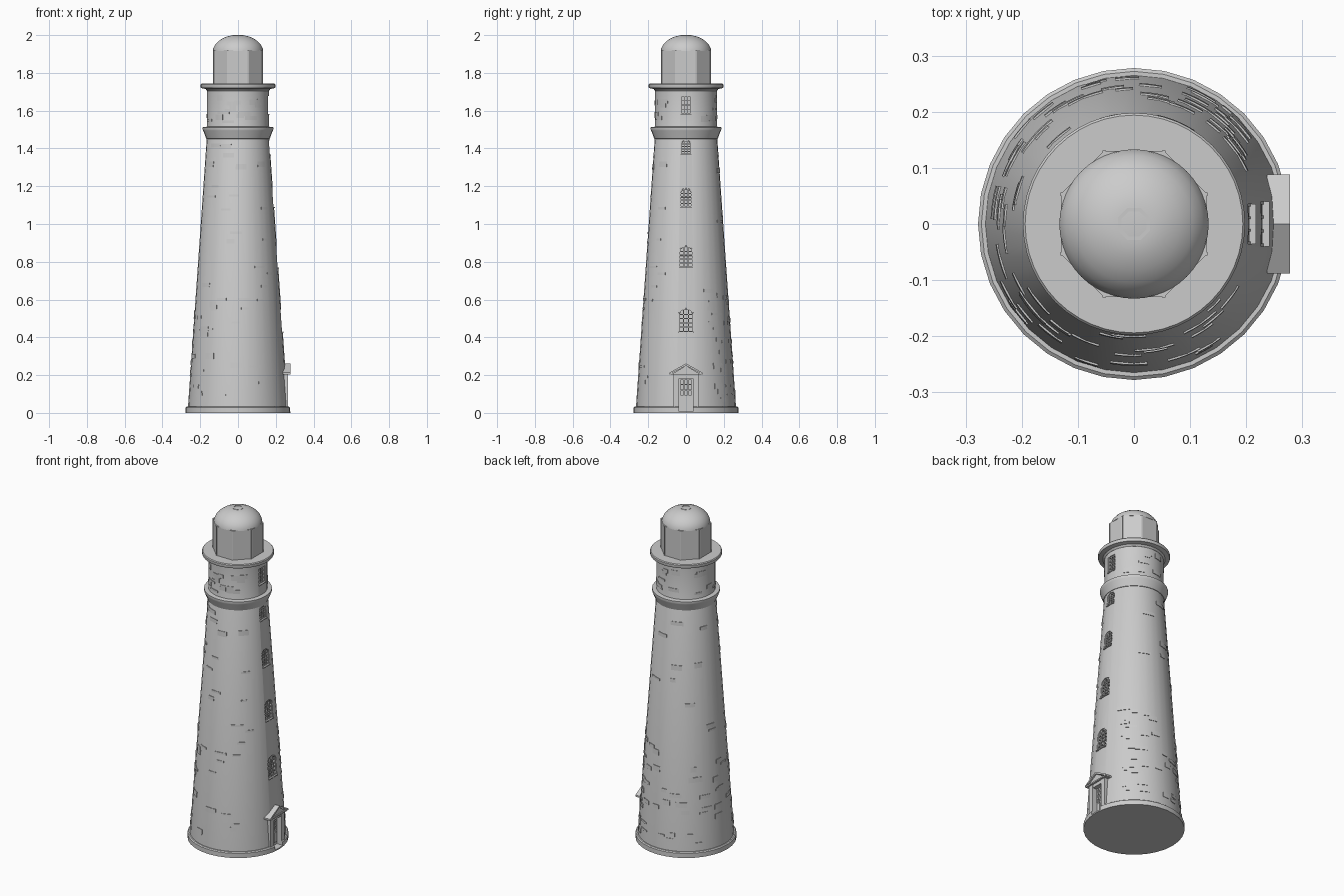
import bpy, bmesh, math, random
from mathutils import Matrix, Vector

if "Cube" in bpy.data.objects:
    bpy.data.objects.remove(bpy.data.objects["Cube"])

random.seed(7)
SLOPE = (0.265 - 0.165) / (1.46 - 0.03)


def wall_r(z):
    return 0.265 - SLOPE * (z - 0.03) if z < 1.46 else 0.163


def finish(name, bm, smooth=True):
    bmesh.ops.recalc_face_normals(bm, faces=bm.faces)
    me = bpy.data.meshes.new(name)
    bm.to_mesh(me)
    bm.free()
    ob = bpy.data.objects.new(name, me)
    bpy.context.collection.objects.link(ob)
    if smooth:
        bpy.ops.object.select_all(action='DESELECT')
        ob.select_set(True)
        bpy.context.view_layer.objects.active = ob
        bpy.ops.object.shade_smooth_by_angle(angle=math.radians(30))
    return ob


def lathe(name, profile, n=32, phase=0.0, smooth=True):
    bm = bmesh.new()
    rings = [[bm.verts.new((r * math.cos(2 * math.pi * i / n + phase),
                            r * math.sin(2 * math.pi * i / n + phase), z))
              for i in range(n)] for r, z in profile]
    for a, b in zip(rings, rings[1:]):
        for i in range(n):
            j = (i + 1) % n
            bm.faces.new((a[i], a[j], b[j], b[i]))
    bm.faces.new(rings[0][::-1])
    bm.faces.new(rings[-1])
    return finish(name, bm, smooth)


def box(bm, x, y, z, mat=Matrix()):
    """Box from three (min, max) ranges."""
    c = [(a + b) / 2 for a, b in (x, y, z)]
    s = [b - a for a, b in (x, y, z)]
    bmesh.ops.create_cube(bm, size=1, matrix=mat @ Matrix.Translation(c) @ Matrix.Diagonal((*s, 1)))


def prism(bm, outline, x0, x1, mat=Matrix()):
    """Extrude a (y, z) outline along x."""
    a, b = ([bm.verts.new(mat @ Vector((x, y, z))) for y, z in outline] for x in (x0, x1))
    bm.faces.new(a[::-1])
    bm.faces.new(b)
    for i in range(len(a)):
        j = (i + 1) % len(a)
        bm.faces.new((a[i], a[j], b[j], b[i]))


def arch(w, h, rise):
    pts = [(-w / 2, -h / 2), (w / 2, -h / 2)]
    if not rise:
        return pts + [(w / 2, h / 2), (-w / 2, h / 2)]
    for i in range(9):
        t = math.pi * i / 8
        pts.append((w / 2 * math.cos(t), h / 2 - rise + rise * math.sin(t)))
    return pts


# Masonry: footing, tapered shaft, cornice, watch room, gallery
footing = lathe("footing", [(0.278, 0), (0.278, 0.028), (0.272, 0.033)])
shaft = lathe("tower_shaft", [(0.265, 0.03), (0.165, 1.46), (0.163, 1.465), (0.163, 1.715)])
lathe("cornice", [(0.162, 1.45), (0.168, 1.452), (0.175, 1.47), (0.185, 1.495),
                  (0.187, 1.50), (0.187, 1.512), (0.16, 1.516)])
lathe("gallery", [(0.163, 1.705), (0.172, 1.715), (0.196, 1.72), (0.198, 1.724),
                  (0.198, 1.738), (0.194, 1.743)], 48)

# Lantern room and dome
lathe("lantern_room", [(0.141, 1.74), (0.141, 1.92)], 8, math.pi / 8, False)
bm = bmesh.new()
for i in range(8):
    a = math.pi / 8 + i * math.pi / 4
    box(bm, (0.134, 0.142), (-0.003, 0.003), (1.74, 1.92), Matrix.Rotation(a, 4, 'Z'))
finish("lantern_mullions", bm, False)
lathe("dome", [(0.133, 1.917), (0.131, 1.928), (0.122, 1.948), (0.105, 1.967),
               (0.083, 1.982), (0.058, 1.993), (0.034, 1.998)], 48)
lathe("dome_vent", [(0.031, 1.99), (0.031, 2.0), (0.024, 2.0), (0.024, 1.985), (0.005, 1.985)],
      8, math.pi / 8, False)

# Windows: (centre z, width, height, arch rise)
windows = [(0.492, 0.08, 0.125, 0.03), (0.828, 0.072, 0.115, 0.027), (1.14, 0.065, 0.10, 0.025),
           (1.405, 0.06, 0.075, 0.015), (1.63, 0.06, 0.095, 0)]
cut = bmesh.new()
frames = bmesh.new()
for z, w, h, rise in windows:
    tilt = -math.atan(SLOPE) if z < 1.46 else 0
    m = Matrix.Translation((wall_r(z), 0, z)) @ Matrix.Rotation(tilt, 4, 'Y')
    shape = arch(w, h, rise)
    prism(cut, shape, -0.024, 0.03, m)
    t = 0.0025
    for i in range(4):
        y = (i / 3 - 0.5) * (w - 2 * t)
        top = h / 2 - (rise * (0.9 if i in (0, 3) else 0.1))
        box(frames, (-0.014, -0.006), (y - t, y + t), (-h / 2, top), m)
    for k in range(5):
        zz = -h / 2 + t + k * (h - rise - 2 * t) / 4
        box(frames, (-0.013, -0.007), (-w / 2, w / 2), (zz - t, zz + t), m)
    # arched head of the frame
    if rise:
        outer = shape[2:]
        inner = [(y * 0.88, z2 - 0.005) for y, z2 in outer]
        prism(frames, outer + inner[::-1], -0.014, -0.006, m)
    # sill
    box(frames, (-0.02, 0.004), (-w / 2, w / 2), (-h / 2 - 0.006, -h / 2), m)
finish("window_frames", frames, False)

# Doorway opening
box(cut, (0.228, 0.32), (-0.036, 0.036), (0.008, 0.182))
cutter = finish("opening_cutter", cut, False)
cutter.hide_render = True
cutter.hide_viewport = True
cutter.display_type = 'WIRE'
for ob in (shaft, footing):
    mod = ob.modifiers.new("openings", 'BOOLEAN')
    mod.operation = 'DIFFERENCE'
    mod.solver = 'EXACT'
    mod.object = cutter

# Door leaf: solid rails below, glazing bars above
bm = bmesh.new()
box(bm, (0.226, 0.236), (-0.036, 0.036), (0.008, 0.095))
for s in (-1, 1):
    box(bm, (0.234, 0.241), sorted((s * 0.028, s * 0.006)), (0.025, 0.085))
for i in range(4):
    y = (i / 3 - 0.5) * 0.066
    box(bm, (0.23, 0.238), (y - 0.003, y + 0.003), (0.095, 0.182))
for z in (0.12, 0.15, 0.178):
    box(bm, (0.231, 0.237), (-0.036, 0.036), (z - 0.003, z + 0.003))
finish("door", bm, False)

# Door surround: jambs, lintel, pediment
bm = bmesh.new()
for s in (-1, 1):
    box(bm, (0.235, 0.266), sorted((s * 0.036, s * 0.066)), (0.028, 0.205))
box(bm, (0.235, 0.264), (-0.037, 0.037), (0.182, 0.205))
prism(bm, [(-0.075, 0.205), (0.075, 0.205), (0, 0.25)], 0.23, 0.27)
for s in (-1, 1):
    prism(bm, [(s * 0.088, 0.203), (s * 0.088, 0.213), (0, 0.262), (0, 0.25)], 0.237, 0.278)
box(bm, (0.235, 0.276), (-0.082, 0.082), (0.202, 0.21))
finish("door_surround", bm, False)

# Scattered raised stones following the curved wall
bm = bmesh.new()
for _ in range(130):
    z = random.choice([random.uniform(0.06, 1.41), random.uniform(0.06, 0.6),
                       random.uniform(0.06, 1.41), random.uniform(1.53, 1.66)])
    a0 = random.uniform(0.42, 2 * math.pi - 0.75)
    span = random.uniform(0.03, 0.075) / wall_r(z)
    h = random.choice([0.012, 0.022, 0.03])
    rows = []
    for i in range(5):
        a = a0 + span * i / 4
        rows.append([bm.verts.new(((wall_r(zz) + d) * math.cos(a), (wall_r(zz) + d) * math.sin(a), zz))
                     for zz, d in ((z, -0.006), (z, 0.0025), (z + h, 0.0025), (z + h, -0.006))])
    for p, q in zip(rows, rows[1:]):
        for i in range(4):
            j = (i + 1) % 4
            bm.faces.new((p[i], p[j], q[j], q[i]))
    bm.faces.new(rows[0][::-1])
    bm.faces.new(rows[-1])
finish("raised_stones", bm)
